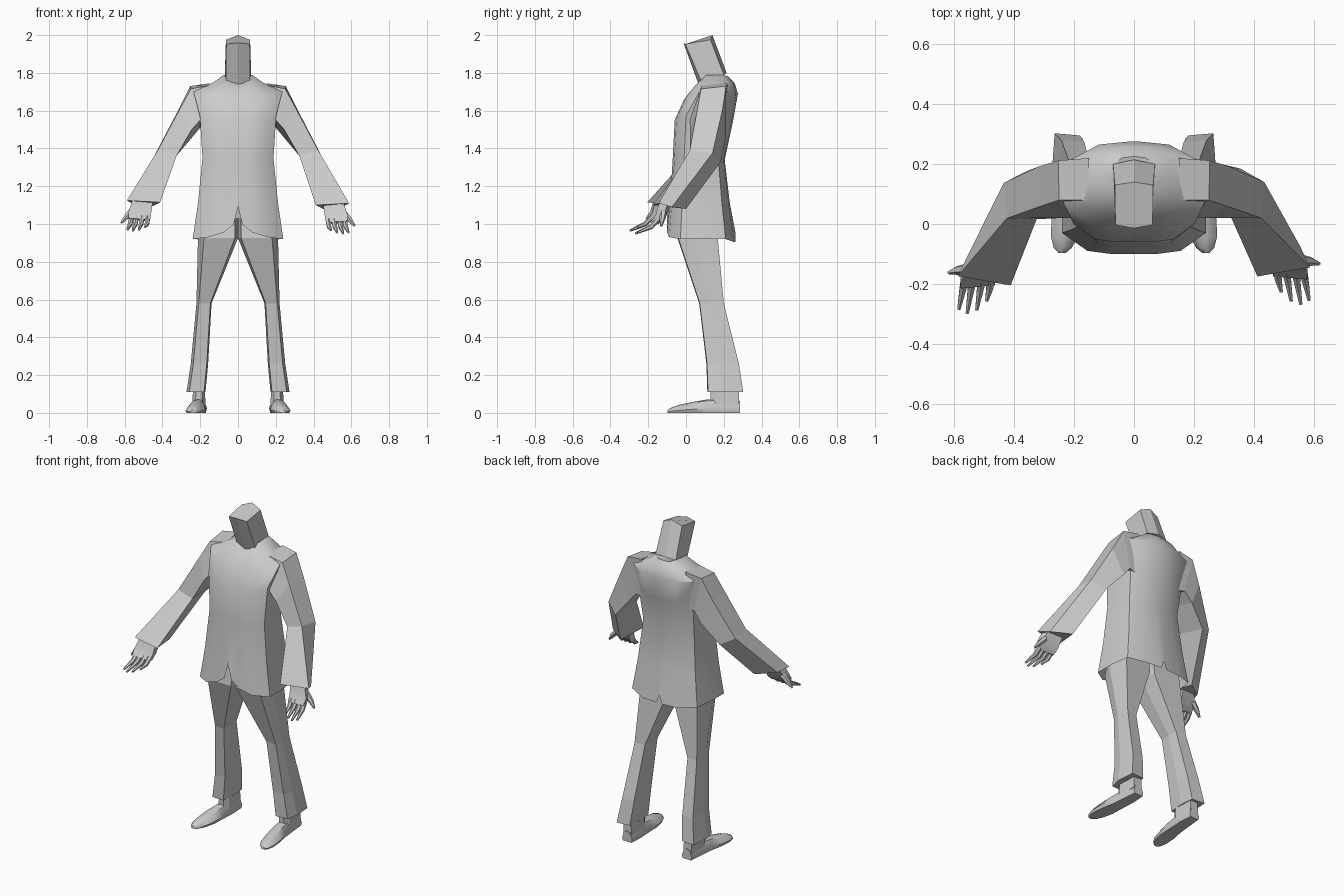
import bpy, bmesh, math
from mathutils import Vector

grey = bpy.data.materials.new("plain_grey")
grey.diffuse_color = (0.6, 0.6, 0.6, 1)


def loft(name, rings, caps=(True, True), smooth=None):
    """Skin a list of equal-sized closed rings into one object."""
    bm = bmesh.new()
    vs = [[bm.verts.new(p) for p in r] for r in rings]
    n = len(rings[0])
    for a, b in zip(vs, vs[1:]):
        for i in range(n):
            j = (i + 1) % n
            bm.faces.new((a[i], a[j], b[j], b[i]))
    if caps[0]:
        bm.faces.new(vs[0])
    if caps[1]:
        bm.faces.new(vs[-1])
    bmesh.ops.recalc_face_normals(bm, faces=bm.faces)
    me = bpy.data.meshes.new(name)
    bm.to_mesh(me)
    bm.free()
    me.materials.append(grey)
    ob = bpy.data.objects.new(name, me)
    bpy.context.collection.objects.link(ob)
    if smooth:
        bpy.ops.object.select_all(action='DESELECT')
        ob.select_set(True)
        bpy.context.view_layer.objects.active = ob
        bpy.ops.object.shade_smooth_by_angle(angle=math.radians(smooth))
    return ob


def mirrored(half):
    """Close a half section whose first and last points lie on x = 0."""
    return half + [(-x, y, z) for x, y, z in half[-2:0:-1]]


def tube(name, path, radii, sides=6):
    rings = []
    for i, p in enumerate(path):
        d = (path[min(i + 1, len(path) - 1)] - path[max(i - 1, 0)]).normalized()
        u = d.cross(Vector((1, 0, 0))).normalized()
        v = d.cross(u)
        rings.append([p + radii[i] * (math.cos(a) * u + math.sin(a) * v)
                      for a in (k * math.tau / sides for k in range(sides))])
    return loft(name, rings, smooth=50)


# Jacket: z front, z side, z back, half width, y front, y front side, y back, y back side
jacket = [
    (0.935, 0.92, 0.905, 0.240, -0.10, -0.03, 0.262, 0.210),
    (1.11, 1.11, 1.11, 0.212, -0.085, -0.02, 0.232, 0.190),
    (1.35, 1.35, 1.34, 0.188, -0.070, -0.01, 0.205, 0.170),
    (1.55, 1.57, 1.55, 0.202, -0.060, 0.00, 0.250, 0.200),
    (1.66, 1.70, 1.69, 0.235, -0.010, 0.07, 0.275, 0.210),
    (1.71, 1.75, 1.745, 0.130, 0.030, 0.09, 0.258, 0.215),
    (1.74, 1.79, 1.78, 0.075, 0.062, 0.11, 0.225, 0.200),
]
rings = []
for k, (zf, zs, zb, w, yf, yfs, yb, ybs) in enumerate(jacket):
    half = [(0, yf, zf), (0.1 * w, yf, zf), (0.32 * w, yf, zf),
            (0.65 * w, yf + 0.15 * (yfs - yf), zf + 0.3 * (zs - zf)),
            (w, yfs, zs), (w, (yfs + ybs) / 2, zs), (0.93 * w, ybs, zs),
            (0.5 * w, yb - 0.15 * (yb - ybs), zb), (0.08 * w, yb, zb), (0, yb, zb)]
    if k == 0:  # rounded front flaps and small back vent
        lift = (0.155, 0.06, 0.02, 0, 0, 0, 0, 0, 0, 0.05)
        half = [(x, y, z + d) for (x, y, z), d in zip(half, lift)]
    rings.append(mirrored(half))
loft("jacket", rings, caps=(False, True), smooth=40)

# Slanted neck block with a ridged top
loft("neck", [
    mirrored([(0, 0.07, 1.73), (0.064, 0.085, 1.745), (0.07, 0.20, 1.79), (0, 0.215, 1.80)]),
    mirrored([(0, -0.014, 1.96), (0.062, -0.003, 1.952), (0.064, 0.13, 1.975), (0, 0.14, 2.0)])])

# Sleeve corners per ring: outer front, outer back, inner back, inner front
sleeve = [
    [(0.15, 0.08, 1.735), (0.15, 0.22, 1.745), (0.16, 0.20, 1.50), (0.16, 0.03, 1.52)],
    [(0.25, 0.08, 1.715), (0.253, 0.212, 1.73), (0.20, 0.205, 1.51), (0.20, 0.02, 1.55)],
    [(0.31, 0.06, 1.605), (0.318, 0.192, 1.60), (0.25, 0.21, 1.45), (0.245, 0.02, 1.50)],
    [(0.425, 0.02, 1.39), (0.435, 0.14, 1.375), (0.355, 0.185, 1.33), (0.325, 0.02, 1.36)],
    [(0.588, -0.145, 1.11), (0.555, -0.075, 1.09), (0.45, 0.0, 1.08), (0.412, -0.175, 1.10)],
]
palm = [
    [(0.555, -0.14, 1.12), (0.545, -0.095, 1.11), (0.455, -0.08, 1.10), (0.45, -0.13, 1.11)],
    [(0.58, -0.16, 1.05), (0.575, -0.12, 1.04), (0.465, -0.11, 1.03), (0.46, -0.15, 1.04)],
    [(0.578, -0.185, 1.015), (0.572, -0.155, 1.005), (0.468, -0.145, 1.0), (0.465, -0.175, 1.01)],
]
trouser = [  # x inner, x outer, y front, y back, z
    (0.0, 0.20, -0.03, 0.16, 1.03), (0.0, 0.212, -0.045, 0.168, 0.925),
    (0.14, 0.22, 0.07, 0.20, 0.58), (0.158, 0.25, 0.108, 0.28, 0.26),
    (0.172, 0.273, 0.113, 0.303, 0.11)]
section = [(0.08, 0), (0.85, 0.02), (1, 0.4), (0.92, 1), (0.08, 0.96), (0, 0.5)]
shoe = [  # y, x centre, half width, height
    (0.285, 0.205, 0.034, 0.06), (0.20, 0.206, 0.042, 0.075), (0.10, 0.214, 0.045, 0.066),
    (0.03, 0.222, 0.052, 0.054), (-0.04, 0.232, 0.046, 0.040),
    (-0.08, 0.238, 0.030, 0.026), (-0.097, 0.240, 0.012, 0.015)]

for side, s in (("right", 1), ("left", -1)):
    def place(p):
        # the left forearm is held slightly further forward
        t = min(1, max(0, (1.4 - p[2]) / 0.3)) if s < 0 else 0
        return Vector((s * p[0], p[1] - 0.03 * t, p[2] + 0.015 * t))

    loft(side + "_sleeve", [[place(p) for p in r] for r in sleeve])
    loft(side + "_palm", [[place(p) for p in r] for r in palm], smooth=50)

    # Fingers and thumb
    for i, (x, tx, ty, tz) in enumerate([(0.478, 0.492, -0.227, 0.968), (0.508, 0.525, -0.257, 0.955),
                                         (0.538, 0.557, -0.268, 0.950), (0.565, 0.585, -0.255, 0.955)]):
        path = [(x, -0.155, 1.02), (x + 0.3 * (tx - x), -0.185, 0.985), (tx, ty, tz)]
        tube(f"{side}_finger_{i + 1}", [place(p) for p in path], (0.015, 0.013, 0.006))
    thumb = [(0.555, -0.12, 1.06), (0.59, -0.125, 1.025), (0.618, -0.132, 0.99)]
    tube(side + "_thumb", [place(p) for p in thumb], (0.02, 0.015, 0.006))

    # Trouser leg
    loft(side + "_trouser_leg", [[(s * (a + (b - a) * u), f + (k - f) * v, z) for u, v in section]
                                 for a, b, f, k, z in trouser])
    # Sock
    loft(side + "_sock", [[(s * (0.207 + g * u), 0.205 + 0.075 * v, z) for u, v in
                           ((-1, -0.6), (-0.5, -1), (0.5, -1), (1, -0.6), (0.8, 1), (-0.8, 1))]
                          for g, z in ((0.036, 0.04), (0.03, 0.14))])
    # Shoe
    loft(side + "_shoe", [[(s * (c + w * u), y, h * v) for u, v in
                           ((-0.85, 0), (0.85, 0), (1, 0.35), (0.55, 0.95), (0, 1.05), (-0.55, 0.95), (-1, 0.35))]
                          for y, c, w, h in shoe], smooth=45)
